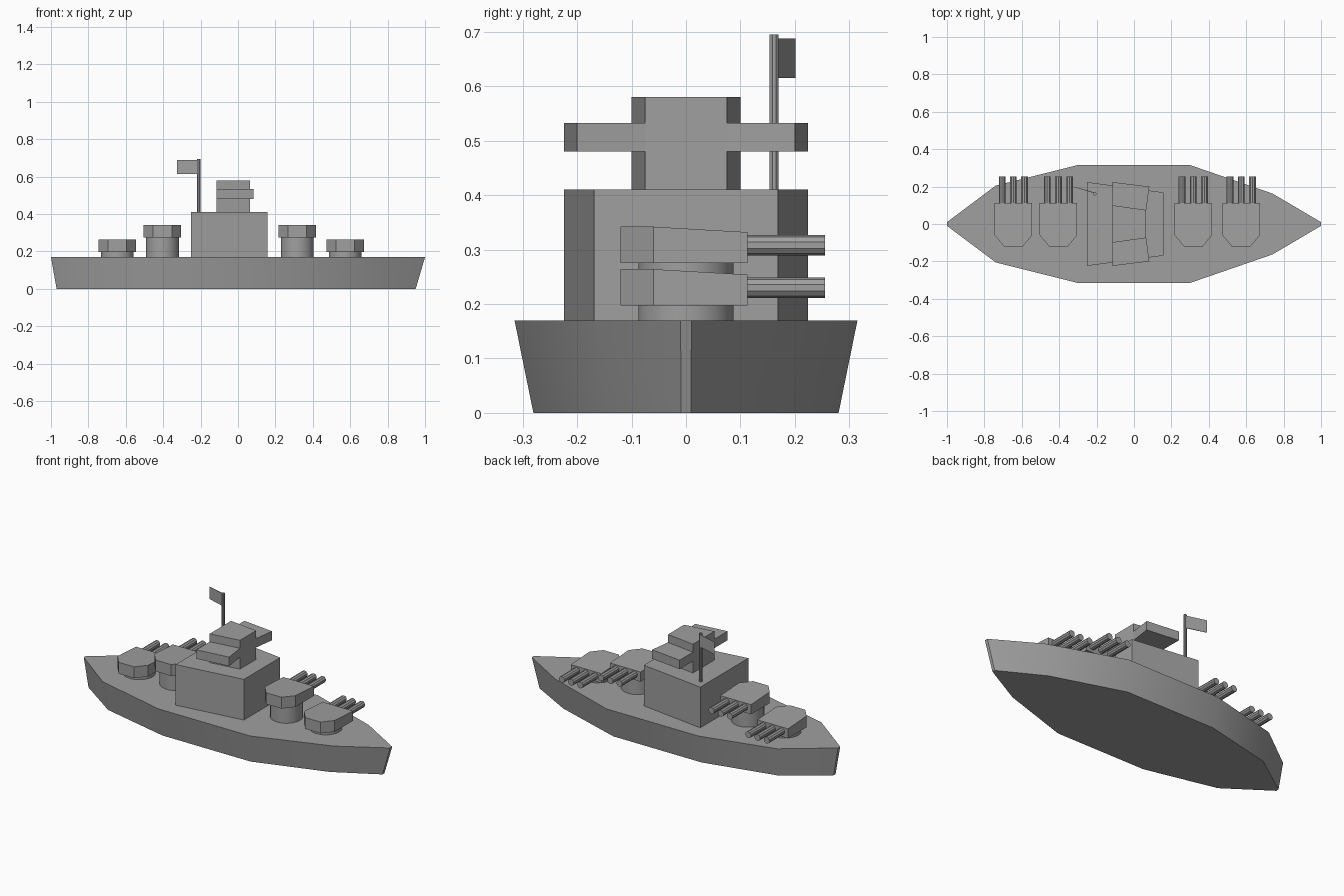
import bpy, bmesh, math

cube = bpy.data.objects.get("Cube")
if cube:
    bpy.data.objects.remove(cube, do_unlink=True)

grey = bpy.data.materials.new("warship grey")
grey.use_nodes = True
COLOUR = (0.35, 0.35, 0.35, 1)
grey.diffuse_color = COLOUR
grey.node_tree.nodes["Principled BSDF"].inputs["Base Color"].default_value = COLOUR


def finish(name, bm, smooth=False):
    bmesh.ops.recalc_face_normals(bm, faces=bm.faces)
    mesh = bpy.data.meshes.new(name)
    bm.to_mesh(mesh)
    bm.free()
    mesh.materials.append(grey)
    obj = bpy.data.objects.new(name, mesh)
    bpy.context.collection.objects.link(obj)
    if smooth:
        bpy.ops.object.select_all(action='DESELECT')
        obj.select_set(True)
        bpy.context.view_layer.objects.active = obj
        bpy.ops.object.shade_smooth_by_angle(angle=math.radians(30))
    return obj


def loft(name, lower, upper, smooth=False):
    """Solid between two matching outlines of (x, y, z) points."""
    bm = bmesh.new()
    low = [bm.verts.new(p) for p in lower]
    top = [bm.verts.new(p) for p in upper]
    bm.faces.new(low)
    bm.faces.new(top)
    for i in range(len(low)):
        j = (i + 1) % len(low)
        bm.faces.new((low[i], low[j], top[j], top[i]))
    return finish(name, bm, smooth)


def prism(name, outline, z0, z1):
    return loft(name, [(x, y, z0) for x, y in outline], [(x, y, z1) for x, y in outline])


def mirror_y(half):
    """Close an outline given for +y by reflecting it to -y."""
    return half + [(x, -y) for x, y in reversed(half)]


def tube(name, start, end, radius, sides, smooth=False):
    """Capped cylinder along y or z."""
    along_y = start[1] != end[1]

    def ring(c):
        pts = []
        for i in range(sides):
            a = math.tau * (i + 0.5) / sides
            u, v = radius * math.cos(a), radius * math.sin(a)
            pts.append((c[0] + u, c[1], c[2] + v) if along_y else (c[0] + u, c[1] + v, c[2]))
        return pts
    return loft(name, ring(start), ring(end), smooth)


# Hull, flaring outward to the deck
DECK = 0.17
deck = mirror_y([(-1, 0.01), (-0.74, 0.205), (-0.3, 0.315),
                 (0.3, 0.315), (0.74, 0.163), (1, 0.01)])
loft("hull",
     [(x * 0.96 - 0.01, y * 0.89, 0) for x, y in deck],
     [(x, y, DECK) for x, y in deck], True)

# Superstructure, tower and bridge wings, all narrowing toward +x
prism("superstructure", mirror_y([(-0.25, 0.224), (0.157, 0.169)]), DECK, 0.41)
prism("bridge_tower", mirror_y([(-0.115, 0.1), (0.065, 0.075)]), 0.41, 0.58)
for side, sign in (("left", 1), ("right", -1)):
    wing = [(-0.115, 0), (-0.115, 0.224), (0.082, 0.2), (0.065, 0.075), (0.065, 0)]
    prism("bridge_wing_" + side, [(x, y * sign) for x, y in wing], 0.48, 0.533)

# Gun turrets: round base, six-sided house with sloping roof, three barrels
house = [(-0.1, 0.113), (-0.1, -0.06), (-0.05, -0.12),
         (0.05, -0.12), (0.1, -0.06), (0.1, 0.113)]
turrets = (("outer_right", -0.645, 0.197), ("inner_right", -0.404, 0.275),
           ("inner_left", 0.317, 0.275), ("outer_left", 0.573, 0.197))
for place, cx, z in turrets:
    tube("turret_base_" + place, (cx, 0, DECK), (cx, 0, z + 0.01), 0.088, 32, True)
    loft("turret_house_" + place,
         [(cx + x, y, z) for x, y in house],
         [(cx + x, y, z + (0.057 if y > 0 else 0.067)) for x, y in house])
    for i in (-1, 0, 1):
        bx = cx + i * 0.06
        tube("barrel_%s_%d" % (place, i + 2), (bx, 0.09, z + 0.033),
             (bx, 0.255, z + 0.033), 0.019, 10)

# Flagpole and thin flag
tube("flagpole", (-0.21, 0.162, 0.41), (-0.21, 0.162, 0.695), 0.009, 8)
flag = [(-0.21, 0.164), (-0.326, 0.199), (-0.326, 0.201), (-0.21, 0.168)]
prism("flag", flag, 0.615, 0.688)
